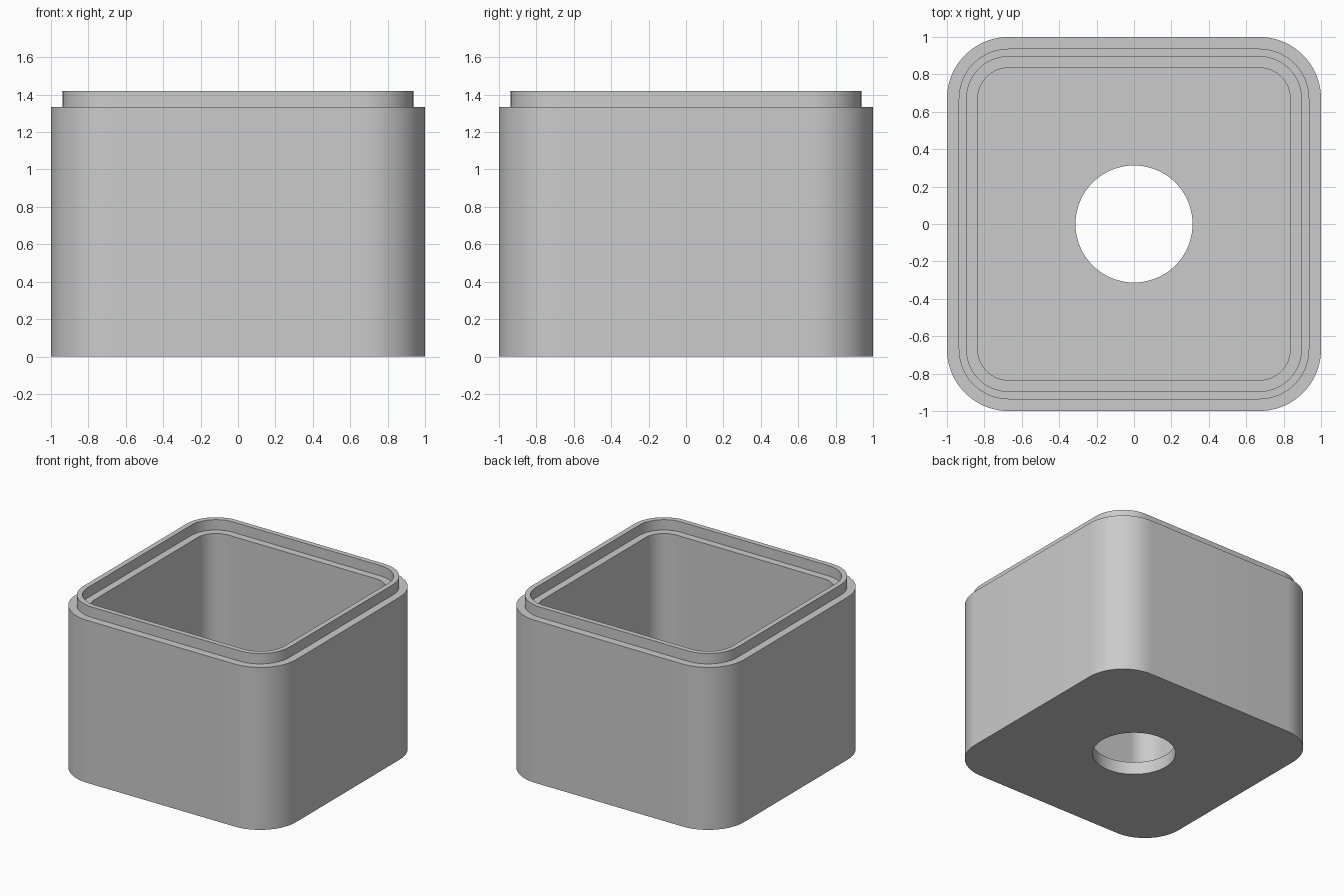
import bpy, bmesh, math

if "Cube" in bpy.data.objects:
    bpy.data.objects.remove(bpy.data.objects["Cube"])

STEPS = 20            # points per rounded corner
CORNER = 0.67         # centre of every corner arc


def square_ring(bm, half, z):
    """Rounded square ring; all rings share the same corner centres."""
    r, ring = half - CORNER, []
    for c in range(4):
        a0 = c * math.pi / 2
        cx = CORNER * (1 if c in (0, 3) else -1)
        cy = CORNER * (1 if c in (0, 1) else -1)
        for i in range(STEPS):
            a = a0 + i / (STEPS - 1) * math.pi / 2
            ring.append(bm.verts.new((cx + r * math.cos(a), cy + r * math.sin(a), z)))
    return ring


def circle_ring(bm, radius, z):
    n = 4 * STEPS
    angles = [(i + 0.5) / n * math.tau for i in range(n)]
    return [bm.verts.new((radius * math.cos(a), radius * math.sin(a), z)) for a in angles]


FLOOR, SHOULDER, TOP, HOLE = 0.104, 1.335, 1.42, 0.313

bm = bmesh.new()
# Closed wall section: outside, stepped lip, inner ledge, cavity, floor, hole
section = [(1.0, 0), (1.0, SHOULDER), (0.937, SHOULDER), (0.937, TOP),
           (0.895, TOP), (0.895, SHOULDER), (0.835, SHOULDER), (0.835, FLOOR)]
rings = [square_ring(bm, h, z) for h, z in section]
rings += [circle_ring(bm, HOLE, FLOOR), circle_ring(bm, HOLE, 0)]

# Skin each ring to the next, closing back to the first
for k, a in enumerate(rings):
    b = rings[(k + 1) % len(rings)]
    for i in range(len(a)):
        j = (i + 1) % len(a)
        bm.faces.new((a[i], a[j], b[j], b[i]))
bmesh.ops.recalc_face_normals(bm, faces=bm.faces)

mesh = bpy.data.meshes.new("box_body")
bm.to_mesh(mesh)
bm.free()
body = bpy.data.objects.new("box_body", mesh)
bpy.context.collection.objects.link(body)

# Smooth corners, crisp edges
bpy.context.view_layer.objects.active = body
body.select_set(True)
bpy.ops.object.shade_smooth_by_angle(angle=math.radians(30))
